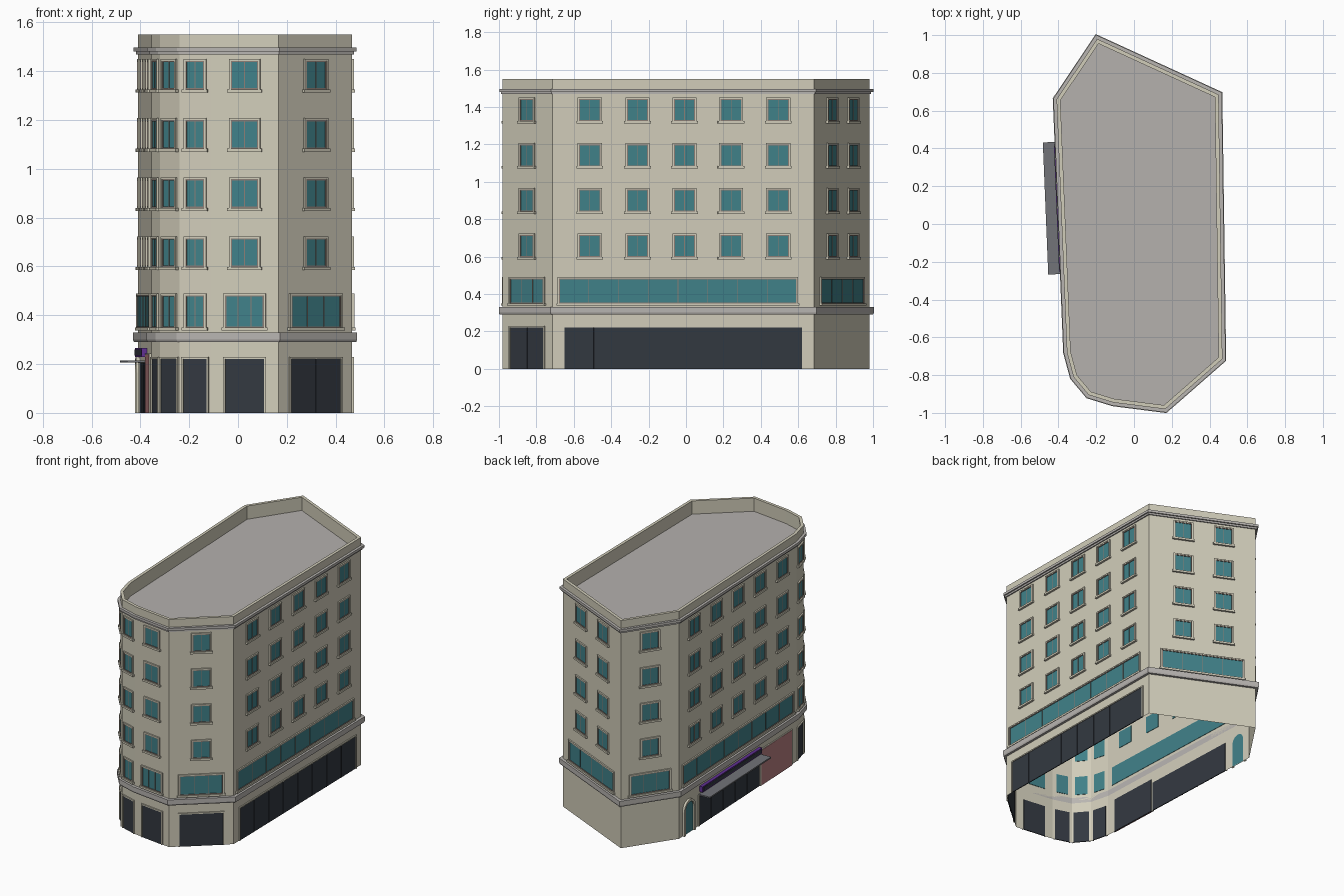
import bpy, bmesh, math
from mathutils import Vector

if "Cube" in bpy.data.objects:
    bpy.data.objects.remove(bpy.data.objects["Cube"])

def mat(name, rgb):
    m = bpy.data.materials.new(name)
    m.diffuse_color = (*rgb, 1)
    m.use_nodes = True
    m.node_tree.nodes["Principled BSDF"].inputs["Base Color"].default_value = m.diffuse_color
    return m

CREAM = mat("cream_wall", (0.64, 0.61, 0.49))
STONE = mat("grey_stone", (0.48, 0.46, 0.44))
ROOF = mat("roof_grey", (0.46, 0.44, 0.42))
TEAL = mat("teal_glass", (0.052, 0.22, 0.25))
DARK = mat("dark_glass", (0.033, 0.04, 0.052))
FRAME = mat("brown_frame", (0.26, 0.21, 0.18))
PINK = mat("dusty_pink", (0.48, 0.21, 0.22))
PURPLE = mat("purple_sign", (0.12, 0.03, 0.30))
CANOPY = mat("canopy_grey", (0.17, 0.175, 0.19))

# Building footprint, counter-clockwise
A, I, H = Vector((-.195, .98)), Vector((-.41, .66)), Vector((-.355, -.68))
G, F, E = Vector((-.32, -.81)), Vector((-.24, -.905)), Vector((-.11, -.945))
D, C, B = Vector((.165, -.98)), Vector((.468, -.715)), Vector((.448, .685))
PLAN = [A, I, H, G, F, E, D, C, B]

def normal(a, b):
    d = (b - a).normalized()
    return Vector((d.y, -d.x))

def offset(dist):
    """Footprint moved outwards with mitred corners."""
    out = []
    for i, p in enumerate(PLAN):
        n1 = normal(PLAN[i - 1], p)
        n2 = normal(p, PLAN[(i + 1) % len(PLAN)])
        out.append(p + (n1 + n2) * dist / (1 + n1.dot(n2)))
    return out

def finish(name, bm, m):
    me = bpy.data.meshes.new(name)
    bm.to_mesh(me)
    bm.free()
    me.materials.append(m)
    ob = bpy.data.objects.new(name, me)
    bpy.context.collection.objects.link(ob)
    return ob

def sweep(name, profile, m, closed=True):
    """Run an (offset, z) profile around the footprint."""
    bm = bmesh.new()
    loops = [[bm.verts.new((p.x, p.y, z)) for p in offset(o)] for o, z in profile]
    k = len(PLAN)
    pairs = list(zip(loops, loops[1:] + loops[:1])) if closed else list(zip(loops, loops[1:]))
    for l0, l1 in pairs:
        for i in range(k):
            j = (i + 1) % k
            bm.faces.new((l0[i], l0[j], l1[j], l1[i]))
    return finish(name, bm, m)

# Walls with parapet, open underneath
sweep("walls", [(0, 0), (0, 1.55), (-.02, 1.55), (-.02, 1.46)], CREAM, False)
bm = bmesh.new()
bm.faces.new([bm.verts.new((p.x, p.y, 1.46)) for p in offset(-.02)])
finish("roof", bm, ROOF)

# Stone bands
sweep("upper_cornice", [(0, 1.468), (.008, 1.468), (.008, 1.48), (.017, 1.48), (.017, 1.497), (0, 1.497)], STONE)
sweep("lower_band", [(0, .29), (.016, .29), (.02, .30), (.02, .33), (0, .33)], STONE)

# Collected boxes, one mesh per kind of part
parts = {}

def box(part, m, a, b, u0, u1, z0, z1, d0, d1):
    """Box on facade a-b: u along the wall from a, d outwards."""
    bm = parts.setdefault(part, (bmesh.new(), m))[0]
    t, n = (b - a).normalized(), normal(a, b)
    v = []
    for z in (z0, z1):
        for u, d in ((u0, d0), (u1, d0), (u1, d1), (u0, d1)):
            p = a + t * u + n * d
            v.append(bm.verts.new((p.x, p.y, z)))
    for f in ((0, 1, 2, 3), (7, 6, 5, 4), (0, 4, 5, 1), (1, 5, 6, 2), (2, 6, 7, 3), (3, 7, 4, 0)):
        bm.faces.new([v[i] for i in f])

def ring(part, m, a, b, u0, u1, z0, z1, w, d):
    """Jambs and head around an opening."""
    box(part, m, a, b, u0 - w, u0, z0, z1 + w, 0, d)
    box(part, m, a, b, u1, u1 + w, z0, z1 + w, 0, d)
    box(part, m, a, b, u0, u1, z1, z1 + w, 0, d)

def window(a, b, u, w, z0, z1, panes=2):
    u0, u1 = u - w / 2, u + w / 2
    box("window_glass", TEAL, a, b, u0, u1, z0, z1, -.003, .003)
    f = .005
    ring("window_frames", FRAME, a, b, u0 + f, u1 - f, z0, z1 - f, f, .007)
    box("window_frames", FRAME, a, b, u0 + f, u1 - f, z0, z0 + f, 0, .007)
    for i in range(1, panes):
        c = u0 + w * i / panes
        box("window_frames", FRAME, a, b, c - .0015, c + .0015, z0 + f, z1 - f, 0, .005)
    ring("window_surrounds", CREAM, a, b, u0, u1, z0, z1, .008, .009)
    box("window_sills", CREAM, a, b, u0 - .015, u1 + .015, z0 - .013, z0, 0, .014)

def shop(a, b, u, w, panes=2, top=.22):
    u0, u1 = u - w / 2, u + w / 2
    box("shop_glass", DARK, a, b, u0, u1, 0, top, -.003, .003)
    for i in range(1, panes):
        c = u0 + w * i / panes
        box("shop_mullions", DARK, a, b, c - .002, c + .002, 0, top, 0, .006)
    ring("shop_surrounds", CREAM, a, b, u0, u1, 0, top, .008, .008)

# Facades: (a, b, window positions as fractions, window width, first-floor width, panes)
LONG = [.127, .315, .5, .687, .878]
FACADES = [
    (A, I, [.5], .115, .26, 3), (I, H, LONG, .113, 1.26, 8),
    (H, G, [.5], .08, .08, 2), (G, F, [.5], .08, .08, 2), (F, E, [.5], .08, .08, 2),
    (E, D, [.5], .113, .16, 3), (D, C, [.5], .11, .27, 3),
    (C, B, [1 - f for f in LONG][::-1] and [.143, .325, .505, .683, .863], .113, 1.27, 8),
    (B, A, [.32, .70], .115, .54, 4)]
for a, b, fractions, w, wide, panes in FACADES:
    length = (b - a).length
    for floor in range(4):
        z = .598 + .2425 * floor
        for f in fractions:
            window(a, b, length * f, w, z, z + .117)
    mid = length * (.48 if a is C else .5)
    window(a, b, mid, wide, .35, .482, panes)

# Ground-floor shopfronts
for a, b, w, panes in ((H, G, .10, 1), (G, F, .10, 1), (F, E, .10, 1),
                       (E, D, .16, 2), (D, C, .272, 2)):
    shop(a, b, (b - a).length / 2, w, panes)
shop(C, B, .70, 1.27, 8)
shop(I, H, .57, .69, 5, .205)
shop(I, H, 1.105, .35, 1, .235)

# Left side: pink shutter, canopy, sign
box("pink_shutter", PINK, I, H, .93, 1.28, 0, .24, .003, .009)
box("canopy", CANOPY, I, H, .225, .925, .206, .215, 0, .082)
box("sign_board", PURPLE, I, H, .235, .915, .228, .266, 0, .022)
box("sign_panel", DARK, I, H, .245, .905, .235, .259, .022, .024)

for name, (bm, m) in parts.items():
    bmesh.ops.recalc_face_normals(bm, faces=bm.faces)
    finish(name, bm, m)

# Arched doorway: glass plate and surround from a half-round outline
def arch(r, n=12):
    c = .105
    pts = [(c + r, 0)]
    pts += [(c + r * math.cos(math.pi * i / n), .165 + r * math.sin(math.pi * i / n)) for i in range(n + 1)]
    return pts + [(c - r, 0)]

def arch_verts(bm, r, d):
    t, n = (H - I).normalized(), normal(I, H)
    return [bm.verts.new((*(I + t * u + n * d), z)) for u, z in arch(r)]

bm = bmesh.new()
for d in (-.003, .003):
    bm.faces.new(arch_verts(bm, .05, d))
finish("arched_door", bm, TEAL)
bm = bmesh.new()
loops = [arch_verts(bm, r, d) for r, d in ((.05, 0), (.05, .014), (.066, .014), (.066, 0))]
for l0, l1 in zip(loops, loops[1:]):
    for i in range(len(l0) - 1):
        bm.faces.new((l0[i], l0[i + 1], l1[i + 1], l1[i]))
bmesh.ops.recalc_face_normals(bm, faces=bm.faces)
finish("arch_surround", bm, CREAM)
